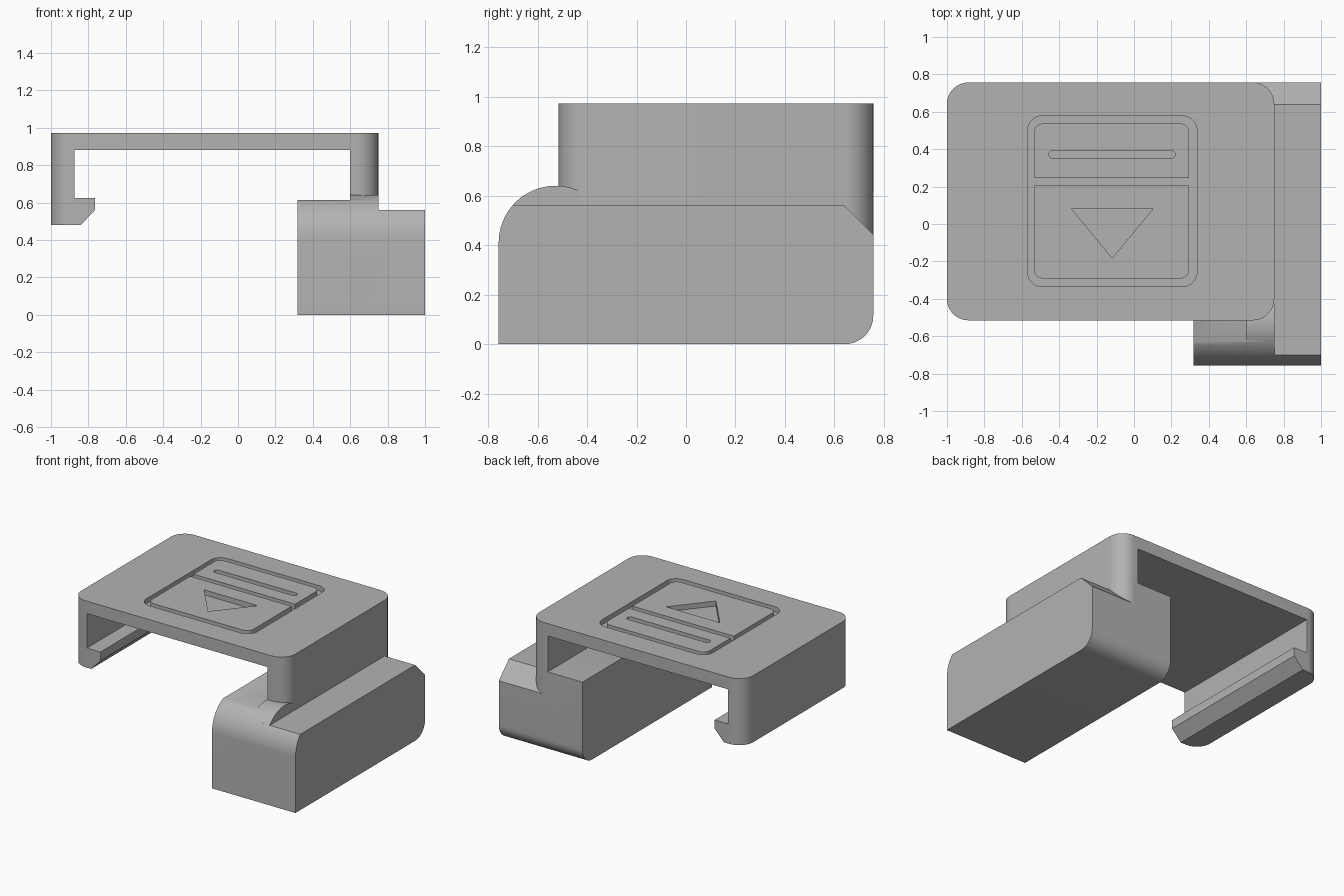
import bpy
import bmesh
from math import radians, sin, cos, asin, degrees
from mathutils import Vector

default = bpy.data.objects.get("Cube")
if default:
    bpy.data.objects.remove(default)

grey = bpy.data.materials.new("light_grey_plastic")
grey.use_nodes = True
color = (0.45, 0.45, 0.45, 1)
grey.diffuse_color = color
grey.node_tree.nodes["Principled BSDF"].inputs["Base Color"].default_value = color


def arc(cx, cy, r, start, end, n=16):
    angles = [radians(start + (end - start) * i / n) for i in range(n + 1)]
    return [(cx + r * cos(a), cy + r * sin(a)) for a in angles]


def prism(name, profile, axis, low, high, round_edges=None, radius=0.0):
    """Extrude a 2D profile along an axis; optionally round chosen edges."""
    place = {"x": lambda p, d: (d, p[0], p[1]),
             "y": lambda p, d: (p[0], d, p[1]),
             "z": lambda p, d: (p[0], p[1], d)}[axis]
    bm = bmesh.new()
    face = bm.faces.new([bm.verts.new(place(p, low)) for p in profile])
    shift = Vector(place((0, 0), high - low))
    new = bmesh.ops.extrude_face_region(bm, geom=[face], use_keep_orig=True)["geom"]
    for v in new:
        if isinstance(v, bmesh.types.BMVert):
            v.co += shift
    bmesh.ops.recalc_face_normals(bm, faces=bm.faces)
    if round_edges:
        edges = [e for e in bm.edges if round_edges(*[v.co for v in e.verts])]
        bmesh.ops.bevel(bm, geom=edges, offset=radius, segments=12,
                        profile=0.5, affect="EDGES")
    mesh = bpy.data.meshes.new(name)
    bm.to_mesh(mesh)
    bm.free()
    mesh.materials.append(grey)
    obj = bpy.data.objects.new(name, mesh)
    bpy.context.collection.objects.link(obj)
    return obj


def combine(target, other, operation):
    mod = target.modifiers.new("combine", "BOOLEAN")
    mod.operation = operation
    mod.solver = "EXACT"
    mod.object = other
    bpy.context.view_layer.objects.active = target
    bpy.ops.object.modifier_apply(modifier=mod.name)
    bpy.data.objects.remove(other)


def rounded_rect(x0, x1, y0, y1, bottom, top):
    """Rectangle outline with its own radius for bottom and top corners."""
    points = []
    for cx, cy, r, start in ((x1, y0, bottom, 270), (x1, y1, top, 0),
                             (x0, y1, top, 90), (x0, y0, bottom, 180)):
        if r:
            dx = -r if cx == x1 else r
            dy = -r if cy == y1 else r
            points += arc(cx + dx, cy + dy, r, start, start + 90, 8)
        else:
            points.append((cx, cy))
    return points


FRONT, BACK = -0.757, 0.757
TOP, FLOOR = 0.972, 0.935

# Clip cover: roof, left leg with inward hook, right wall
clip = [(-1, 0.48), (-0.84, 0.48), (-0.765, 0.56), (-0.765, 0.625),
        (-0.875, 0.625), (-0.875, 0.88), (0.6, 0.88), (0.6, 0.44),
        (0.75, 0.44), (0.75, TOP), (-1, TOP)]


def outer_corner(a, b):
    return abs(a.z - b.z) > 0.3 and a.x == b.x and (a.x < -0.99 or a.x > 0.74)


cover = prism("clip_cover", clip, "y", -0.515, BACK, outer_corner, 0.115)

# Recessed frame in the roof, with two raised panels
frame = prism("frame_cutter", rounded_rect(-0.57, 0.337, -0.335, 0.578, 0.08, 0.08),
              "z", FLOOR, 1.1)
combine(cover, frame, "DIFFERENCE")

upper = prism("upper_panel", rounded_rect(-0.535, 0.295, 0.245, 0.538, 0, 0.05),
              "z", FLOOR - 0.004, TOP)
slot = prism("slot_cutter", rounded_rect(-0.455, 0.22, 0.35, 0.394, 0.0215, 0.0215),
             "z", 0.9, 1.1)
combine(upper, slot, "DIFFERENCE")

lower = prism("lower_panel", rounded_rect(-0.535, 0.295, -0.292, 0.205, 0.05, 0),
              "z", FLOOR - 0.004, TOP)
arrow = prism("arrow_cutter", [(-0.335, 0.083), (-0.117, -0.182), (0.103, 0.083)],
              "z", 0.9, 1.1)
combine(lower, arrow, "DIFFERENCE")

# Base block: rounded front top, rounded back bottom edge
CY, CZ, R = -0.527, 0.41, 0.23
back_bottom = arc(BACK - 0.115, 0.115, 0.115, 0, -90, 12)


def front_arc(z):
    return arc(CY, CZ, R, 180, 180 - degrees(asin((z - CZ) / R)))


inner = [(FRONT, 0)] + front_arc(0.615) + [(BACK, 0.615)] + back_bottom
outer = ([(FRONT, 0)] + front_arc(0.56)
         + [(0.64, 0.56), (BACK, 0.443)] + back_bottom)
base = prism("base_block", inner, "x", 0.317, 0.64)
ledge = prism("outer_ledge", outer, "x", 0.64, 1)
combine(base, ledge, "UNION")

# Rounded shoulder where the wall meets the block
shoulder = prism("wall_shoulder",
                 arc(CY, CZ, R, 180, 64, 24) + [(-0.43, 0.3), (FRONT, 0.3)],
                 "x", 0.6, 0.75)
combine(base, shoulder, "UNION")

for obj in (cover, upper, lower, base):
    bpy.ops.object.select_all(action="DESELECT")
    obj.select_set(True)
    bpy.context.view_layer.objects.active = obj
    bpy.ops.object.shade_smooth_by_angle(angle=radians(30))
